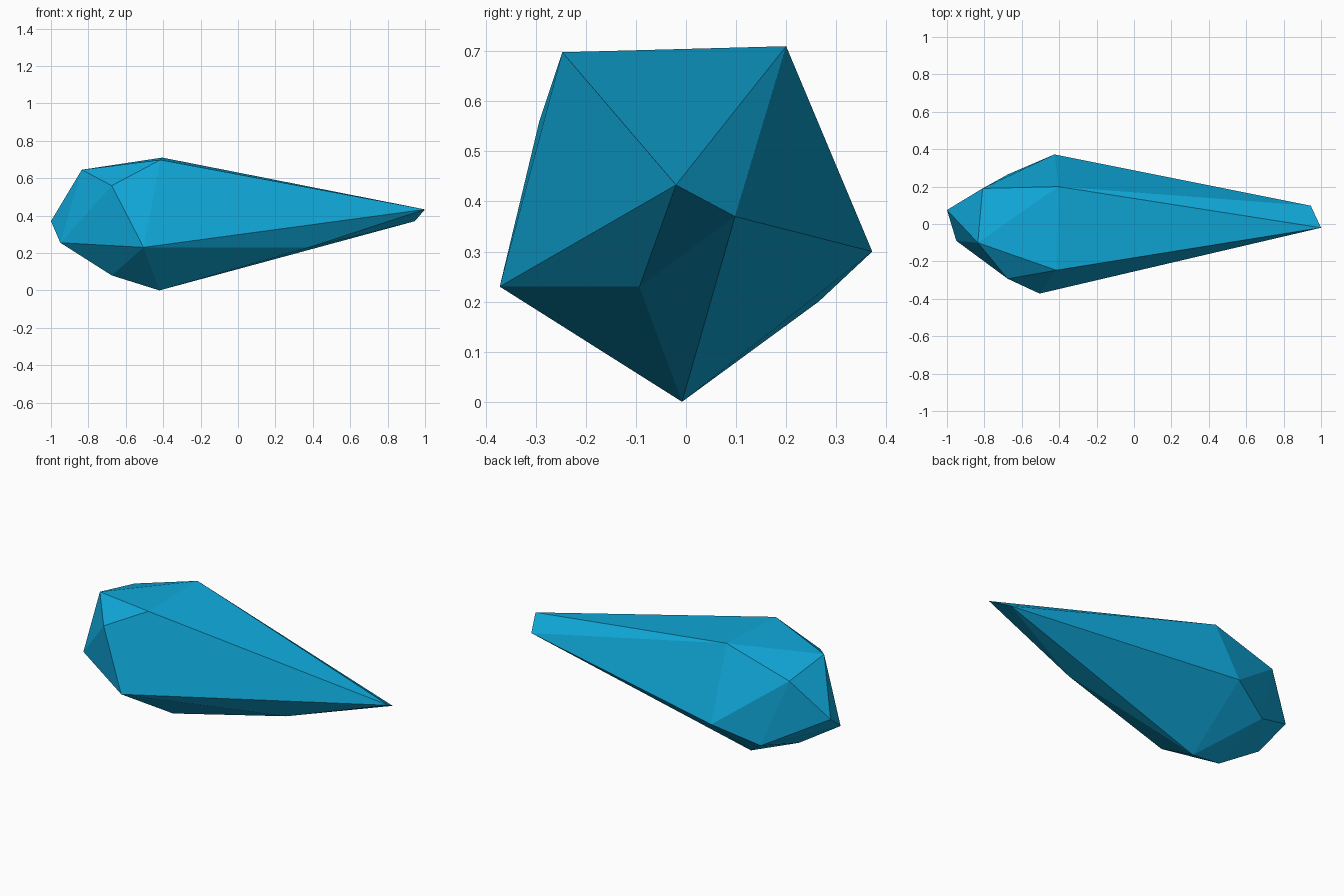
import bpy
import bmesh

cube = bpy.data.objects.get("Cube")
if cube:
    bpy.data.objects.remove(cube, do_unlink=True)

# One flat blue for the whole gem
blue = bpy.data.materials.new("crystal blue")
blue.use_nodes = True
colour = (0.005, 0.40, 0.71, 1.0)
blue.diffuse_color = colour
blue.node_tree.nodes["Principled BSDF"].inputs["Base Color"].default_value = colour

# Corners of the shard, grouped from the long tip to the blunt end
tip = [(1.0, -0.02, 0.433), (0.945, 0.098, 0.37), (0.38, -0.093, 0.23)]
girdle = [(-0.415, -0.247, 0.698), (-0.405, 0.20, 0.71), (-0.425, 0.372, 0.30),
          (-0.42, -0.008, 0.0), (-0.505, -0.372, 0.23)]
shoulder = [(-0.835, -0.10, 0.645), (-0.81, 0.19, 0.59), (-0.675, 0.265, 0.20),
            (-0.675, -0.095, 0.08), (-0.675, -0.293, 0.56)]
blunt_end = [(-1.0, 0.075, 0.37), (-0.95, -0.09, 0.255)]

# Wrap the corners in flat facets
bm = bmesh.new()
for corner in tip + girdle + shoulder + blunt_end:
    bm.verts.new(corner)
bmesh.ops.convex_hull(bm, input=bm.verts)
bmesh.ops.recalc_face_normals(bm, faces=bm.faces)
mesh = bpy.data.meshes.new("crystal_shard")
bm.to_mesh(mesh)
bm.free()
mesh.materials.append(blue)

crystal = bpy.data.objects.new("crystal_shard", mesh)
bpy.context.collection.objects.link(crystal)
